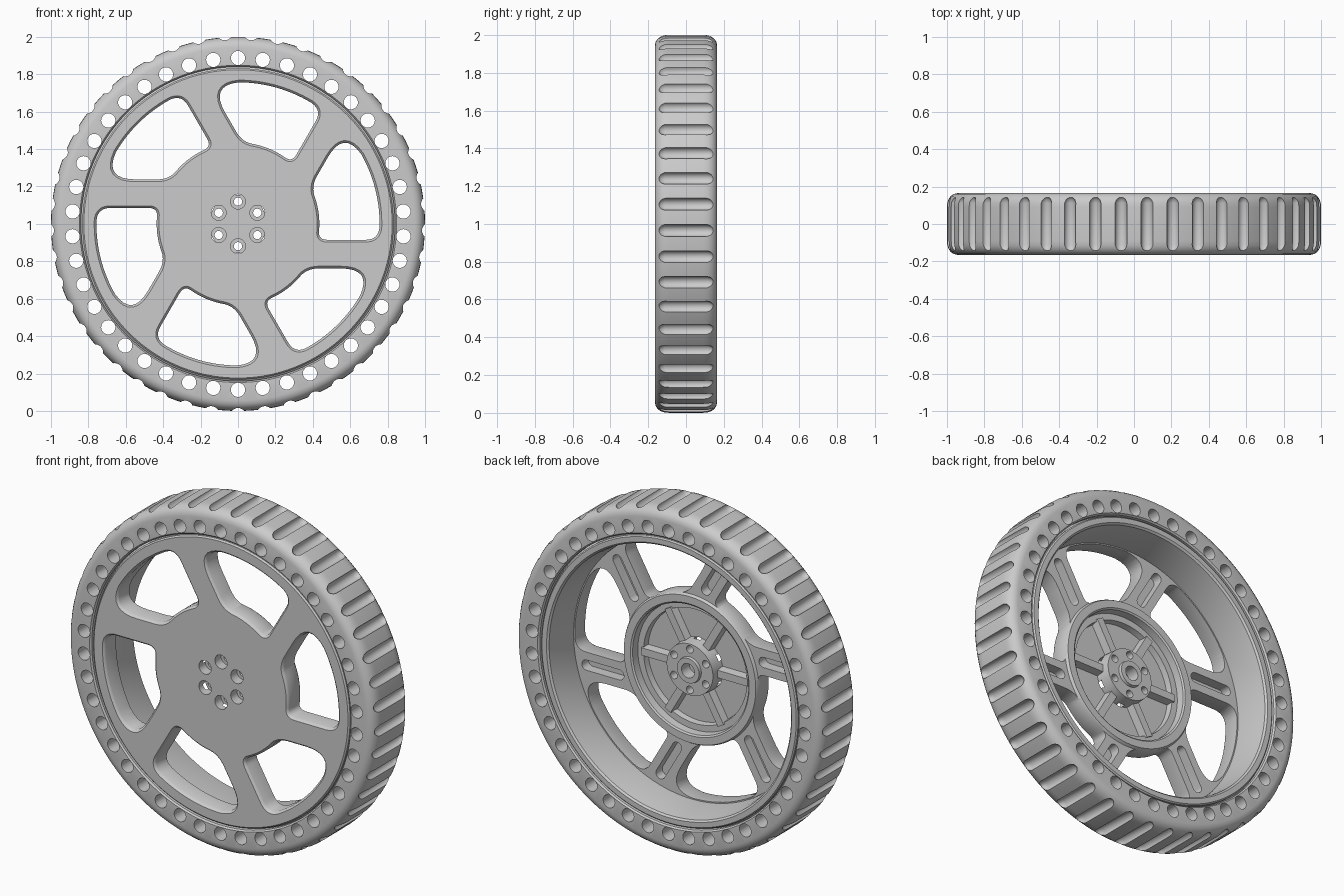
import bpy, bmesh
from math import pi, tau, sin, cos, sqrt, radians
from mathutils import Vector, Matrix

cube = bpy.data.objects.get("Cube")
if cube:
    bpy.data.objects.remove(cube, do_unlink=True)

grey = bpy.data.materials.new("plain grey")
grey.use_nodes = True
grey.diffuse_color = (0.6, 0.6, 0.6, 1)
grey.node_tree.nodes["Principled BSDF"].inputs["Base Color"].default_value = (0.6, 0.6, 0.6, 1)

AXLE = Matrix.Translation((0, 0, 1))


def finish(bm, name):
    bmesh.ops.recalc_face_normals(bm, faces=bm.faces)
    bm.transform(AXLE)
    mesh = bpy.data.meshes.new(name)
    bm.to_mesh(mesh)
    bm.free()
    mesh.materials.append(grey)
    obj = bpy.data.objects.new(name, mesh)
    bpy.context.collection.objects.link(obj)
    return obj


def lathe(name, profile, closed=False, steps=168):
    """Revolve (radius, y) points about the axle."""
    bm = bmesh.new()
    vs = [bm.verts.new((r, y, 0)) for r, y in profile]
    es = [bm.edges.new(pair) for pair in zip(vs, vs[1:])]
    if closed:
        es.append(bm.edges.new((vs[-1], vs[0])))
    bmesh.ops.spin(bm, geom=vs + es, cent=(0, 0, 0), axis=(0, 1, 0),
                   angle=tau, steps=steps)
    bmesh.ops.remove_doubles(bm, verts=bm.verts, dist=1e-5)
    return finish(bm, name)


def loft(bm, levels):
    """Skin a stack of (y, outline) sections and cap both ends."""
    rings = [[bm.verts.new((p.x, y, p.y)) for p in line] for y, line in levels]
    n = len(rings[0])
    for a, b in zip(rings, rings[1:]):
        for i in range(n):
            j = (i + 1) % n
            bm.faces.new((a[i], a[j], b[j], b[i]))
    bm.faces.new(rings[0])
    bm.faces.new(rings[-1])


def polar(r, a):
    return Vector((r * cos(a), r * sin(a)))


def turn(p, a):
    return Matrix.Rotation(a, 2) @ p


def circle(centre, r, n=24):
    return [centre + polar(r, tau * i / n) for i in range(n)]


def on_spoke(a, d, r):
    """Point at radius r on a line along angle a, shifted sideways by d."""
    return polar(sqrt(r * r - d * d), a) + polar(d, a - pi / 2)


def curve(p, q, s, n=8):
    return [p * (1 - t) ** 2 + q * 2 * t * (1 - t) + s * t * t
            for t in (i / n for i in range(n + 1))]


def sweep(p, start, end, n):
    return [turn(p, start + (end - start) * i / n) for i in range(1, n)]


def window_outline(a):
    """Rounded opening between one offset spoke and the next."""
    b, out, inn, near, far = a + pi / 3, 0.757, 0.435, 0.085, 0.238
    fa, fb, fc, fd = 0.07, 0.16, 0.06, 0.05
    A, B = on_spoke(a, near, out), on_spoke(b, far, out)
    C, D = on_spoke(b, far, inn), on_spoke(a, near, inn)
    span_out, span_in = A.angle(B), C.angle(D)
    pts = curve(on_spoke(a, near, out - fa), A, turn(A, fa / out))
    pts += sweep(A, fa / out, span_out - fb / out, 14)
    pts += curve(turn(B, -fb / out), B, on_spoke(b, far, out - fb))
    pts += curve(on_spoke(b, far, inn + fc), C, turn(C, -fc / inn))
    pts += sweep(C, -fc / inn, fd / inn - span_in, 8)
    pts += curve(turn(D, fd / inn), D, on_spoke(a, near, inn + fd))
    return pts


def grow(line, d):
    out = []
    for i, p in enumerate(line):
        t = (line[(i + 1) % len(line)] - line[i - 1]).normalized()
        out.append(p + Vector((t.y, -t.x)) * d)
    return out


def cut(obj, bm):
    cutter = finish(bm, "cutter")
    cutter.hide_render = True
    mod = obj.modifiers.new("cut", 'BOOLEAN')
    mod.operation, mod.solver, mod.object = 'DIFFERENCE', 'EXACT', cutter
    bpy.context.view_layer.objects.active = obj
    bpy.ops.object.modifier_apply(modifier=mod.name)
    bpy.data.objects.remove(cutter, do_unlink=True)


def smooth(obj):
    bpy.ops.object.select_all(action='DESELECT')
    obj.select_set(True)
    bpy.context.view_layer.objects.active = obj
    bpy.ops.object.shade_smooth_by_angle(angle=radians(32))


# Tyre: rounded band with through holes and tread grooves
half = [(0.84, 0.155), (0.848, 0.164), (0.945, 0.165), (0.965, 0.16),
        (0.98, 0.149), (0.991, 0.134), (0.998, 0.115), (1.0, 0.09)]
tyre = lathe("tyre", half + [(r, -y) for r, y in reversed(half)], closed=True, steps=180)
bm = bmesh.new()
for k in range(42):
    ring = circle(polar(0.887, pi / 2 + tau * k / 42), 0.038)
    loft(bm, [(-0.2, ring), (0.2, ring)])
groove = [(0.146, 0.006), (0.142, 0.016), (0.13, 0.026), (0.112, 0.032)]
groove = [(-y, r) for y, r in groove] + groove[::-1]
for k in range(45):
    c = polar(0.999, pi / 2 + radians(4 + 8 * k))
    loft(bm, [(y, circle(c, r, 20)) for y, r in groove])
cut(tyre, bm)
smooth(tyre)

# Wheel body: front disc, rim barrel, hub ring and boss
wheel = lathe("wheel", [
    (0, -0.158), (0.824, -0.158), (0.832, -0.15), (0.832, -0.135), (0.845, -0.125),
    (0.845, 0.125), (0.832, 0.135), (0.832, 0.15), (0.825, 0.157), (0.795, 0.157),
    (0.785, 0.147), (0.777, 0.1), (0.764, -0.03), (0.764, -0.05),
    (0.437, -0.05), (0.428, -0.035), (0.385, -0.035), (0.376, -0.042),
    (0.372, -0.085), (0.335, -0.085), (0.33, -0.12),
    (0.156, -0.12), (0.15, -0.035), (0.075, -0.035), (0.072, -0.018),
    (0.042, -0.018), (0.042, -0.09), (0, -0.09)])

# Windows, spoke slots and bolt holes
bm = bmesh.new()
for k in range(6):
    a = k * pi / 3
    line = window_outline(a)
    loft(bm, [(-0.2, grow(line, 0.012)), (-0.158, grow(line, 0.012)),
              (-0.151, grow(line, 0.004)), (-0.143, line), (0.1, line)])
    ends = [on_spoke(a, 0.1615, r) for r in (0.495, 0.7)]
    slot = [ends[0] + polar(0.03, a + pi / 2 + pi * i / 10) for i in range(11)]
    slot += [ends[1] + polar(0.03, a - pi / 2 + pi * i / 10) for i in range(11)]
    loft(bm, [(-0.11, slot), (0.05, slot)])
    c = polar(0.119, pi / 2 + a)
    loft(bm, [(y, circle(c, r)) for y, r in
              ((-0.2, 0.04), (-0.1, 0.04), (-0.1, 0.022), (0.1, 0.022))])
cut(wheel, bm)
smooth(wheel)

# Radial ribs in the hub recess
bm = bmesh.new()
for k in range(6):
    a = k * pi / 3
    side = polar(1, a + pi / 2)

    def bar(w):
        return [polar(r, a) + side * s * w for r, s in
                ((0.145, 1), (0.145, -1), (0.345, -1), (0.345, 1))]
    loft(bm, [(-0.13, bar(0.03)), (-0.075, bar(0.022))])
smooth(finish(bm, "hub_ribs"))
